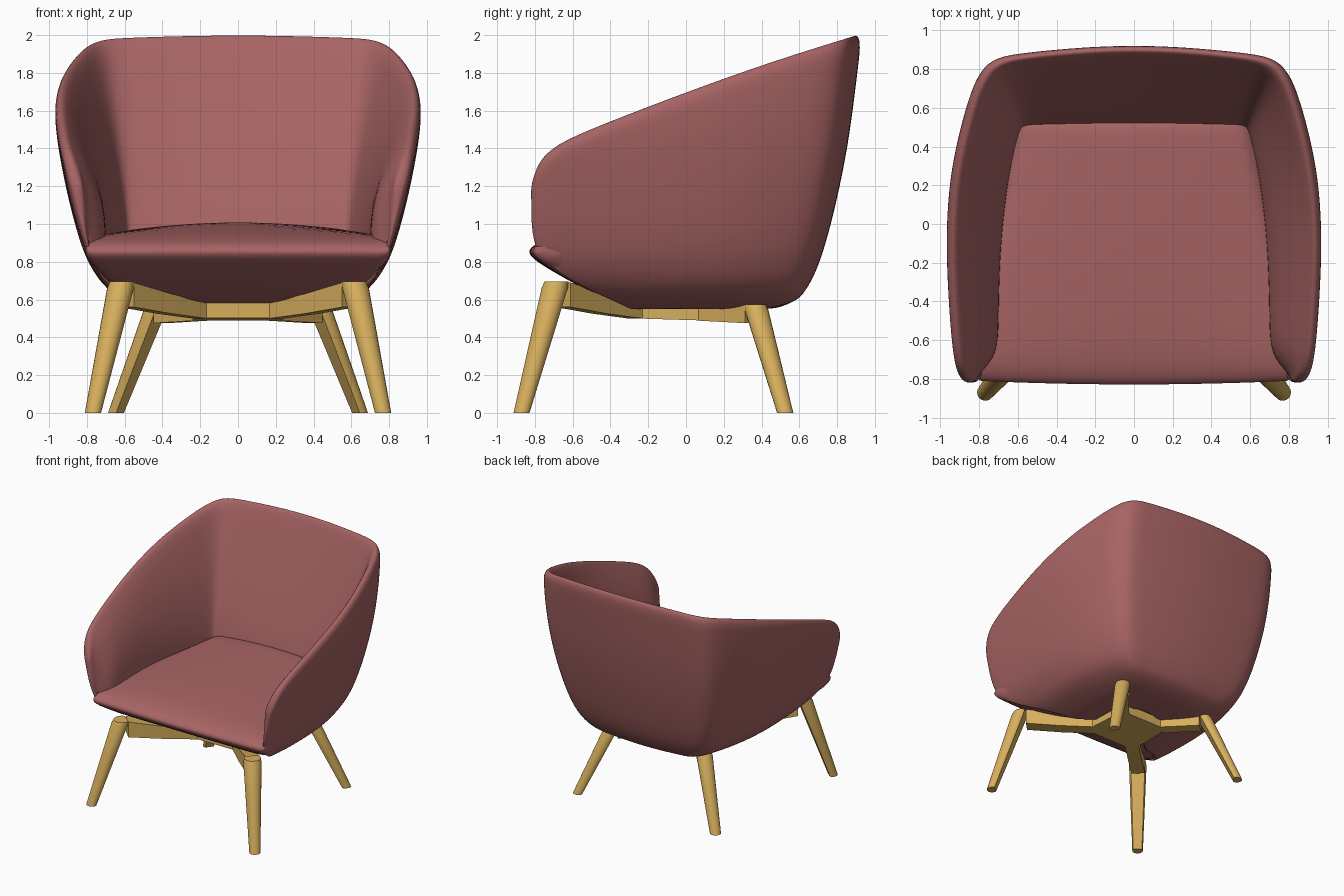
import bpy, bmesh, math
from mathutils import Vector

cube = bpy.data.objects.get("Cube")
if cube:
    bpy.data.objects.remove(cube, do_unlink=True)


def material(name, rgb):
    m = bpy.data.materials.new(name)
    m.use_nodes = True
    m.diffuse_color = (*rgb, 1)
    m.node_tree.nodes["Principled BSDF"].inputs["Base Color"].default_value = (*rgb, 1)
    return m


FABRIC = material("dusty red fabric", (0.39, 0.127, 0.127))
WOOD = material("light oak", (0.68, 0.43, 0.11))


def interp(table, t):
    """Piecewise linear lookup in (key, value) pairs."""
    if t <= table[0][0]:
        return table[0][1]
    for (a, va), (b, vb) in zip(table, table[1:]):
        if t <= b:
            return va + (vb - va) * (t - a) / (b - a)
    return table[-1][1]


def loft(name, loops, mat, folded=False, subdivide=0, angle=35):
    """Skin loops of points; folded loops stay open below and get quad end caps."""
    bm = bmesh.new()
    rings = [[bm.verts.new(p) for p in loop] for loop in loops]
    n = len(rings[0])
    for a, b in zip(rings, rings[1:]):
        for i in range(n - 1 if folded else n):
            j = (i + 1) % n
            bm.faces.new((a[i], a[j], b[j], b[i]))
    for ring in (rings[0], rings[-1]):
        if folded:
            for i in range(n // 2):
                quad = [ring[i], ring[i + 1], ring[n - 2 - i], ring[n - 1 - i]]
                bm.faces.new(list(dict.fromkeys(quad)))
        else:
            bm.faces.new(ring)
    bmesh.ops.recalc_face_normals(bm, faces=bm.faces)
    me = bpy.data.meshes.new(name)
    bm.to_mesh(me)
    bm.free()
    me.materials.append(mat)
    ob = bpy.data.objects.new(name, me)
    bpy.context.collection.objects.link(ob)
    bpy.ops.object.select_all(action="DESELECT")
    ob.select_set(True)
    bpy.context.view_layer.objects.active = ob
    if subdivide:
        mod = ob.modifiers.new("Subdivision", "SUBSURF")
        mod.levels = mod.render_levels = subdivide
        bpy.ops.object.shade_smooth()
    else:
        bpy.ops.object.shade_smooth_by_angle(angle=math.radians(angle))


def mirrored(half):
    """Complete a half plan that ends on the centre line."""
    return half + [(-x, y) for x, y in reversed(half[:-1])]


# Wrap-around shell: rim plan, seat-level inner plan, and outer size by height
rim_plan = mirrored([(.925, -.81), (.94, -.775), (.95, -.68), (.958, -.45), (.965, -.1),
                     (.945, .2), (.91, .4), (.86, .6), (.805, .76), (.73, .85), (.6, .875),
                     (.4, .895), (.2, .91), (0, .915)])
seat_plan = mirrored([(.82, -.80), (.76, -.735), (.70, -.65), (.70, -.45), (.69, -.1),
                      (.655, .2), (.62, .38), (.60, .455), (.585, .50), (.555, .51),
                      (.45, .51), (.3, .51), (.15, .51), (0, .51)])
rim = [(-.81, 1.20), (-.775, 1.33), (-.68, 1.425), (-.6, 1.465), (0, 1.70), (.5, 1.87),
       (.915, 2.0)]
# how steeply the inner wall rises before it flares out to the rim
flare = [(-.81, 1.0), (-.775, 2.0), (-.68, 2.6), (-.45, 2.4), (-.1, 2.0), (.4, 1.6),
         (.76, 1.35), (.9, 1.15)]
out_x = [(.545, .38), (.57, .5), (.62, .655), (.7, .74), (.8, .805), (1, .87),
         (1.2, .918), (1.4, .957), (1.6, .978)]
out_back = [(.545, .45), (.57, .53), (.6, .60), (.7, .67), (.8, .715), (1, .77),
            (1.2, .818), (1.4, .857), (1.6, .885), (2, .932)]
out_front = [(.55, .3), (.58, .37), (.69, .62), (.80, .79), (.87, .825)]


def outer_point(px, py, z):
    depth = py / .915 * interp(out_back, z) if py > 0 else py / .81 * interp(out_front, z)
    return Vector((px / .965 * interp(out_x, z), depth, z))


steps = [0, .015, .04, .08, .14, .25, .4, .6, .8, .91, 1]
loops = []
for (px, py), (sx, sy) in zip(rim_plan, seat_plan):
    top = interp(rim, py)
    edge = outer_point(px, py, top - .03)
    lip = Vector((edge.x * .925, edge.y * (.94 if py > 0 else .99), top - .03))
    outer = [outer_point(px, py, .545 + f * (top - .575)) for f in steps]
    inner = []
    for f in steps:
        p = Vector((sx, sy, 0)).lerp(lip, max(0, (f - .08) / .92) ** interp(flare, py))
        p.z = .86 + f * (top - .89)
        inner.append(p)
    # hidden rows that carry the shell in under and below the seat
    under = Vector((outer[0].x * .35, outer[0].y * .35, .555))
    inside = Vector((sx, sy, .84))
    crown = (outer[-1] + inner[-1]) / 2
    crown.z = top + .012
    loops.append([under] + outer + [crown] + inner[::-1] + [inside])
loft("shell", loops, FABRIC, folded=True, subdivide=2)

# Seat with rolled front lip, lofted across the width
section = [(.45, .63), (.33, .57), (0, .565), (-.34, .572), (-.5, .635), (-.62, .70),
           (-.76, .78), (-.835, .835), (-.83, .875), (-.76, .915), (-.6, .95), (-.3, .98),
           (.1, 1.0), (.45, 1.01), (.56, 1.01), (.56, .85)]
belly = [(0, .56), (.4, .575), (.55, .60), (.66, .645), (.74, .705), (.79, .78), (.83, .86)]
roof = [(.70, 1.02), (.77, .96), (.83, .91)]
taper = [(-.8, 1.0), (-.55, .955), (-.3, .93), (.55, .74)]
half_widths = [.2, .4, .55, .66, .74, .79, .83]
loops = []
for x in [-w for w in reversed(half_widths)] + [0] + half_widths:
    loop = []
    for y, z in section:
        sag = .035 * (x / .7) ** 2 * min(1, max(0, (z - .93) / .07))
        height = min(max(z - sag, interp(belly, abs(x))), interp(roof, abs(x)))
        loop.append((x * interp(taper, y), y + .03 * x * x * (y < -.7), height))
    loops.append(loop)
loft("seat", loops, FABRIC, subdivide=2)


# Tapered legs: round outside, flat towards the centre
def leg(name, foot, head, r_foot, r_head):
    outward = math.atan2(foot[1] - head[1], foot[0] - head[0])
    loops = []
    for t in (0, .5, .95, 1):
        c = Vector(foot).lerp(Vector(head), t)
        r = (r_foot + (r_head - r_foot) * t) * (.9 if t == 1 else 1)
        loop = []
        for k in range(20):
            a = math.tau * k / 20
            u, v = max(math.cos(a), -.6) * r, math.sin(a) * r
            loop.append(c + Vector((u * math.cos(outward) - v * math.sin(outward),
                                    u * math.sin(outward) + v * math.cos(outward), 0)))
        loops.append(loop)
    loft(name, loops, WOOD)


# Beams running from each leg to the hub
def beam(name, stations, width):
    a, b = Vector(stations[0][:2]), Vector(stations[-1][:2])
    d = (b - a).normalized()
    side = Vector((-d.y, d.x)) * width / 2
    loops = []
    for x, y, low, high in stations:
        loops.append([(x + s * side.x, y + s * side.y, z)
                      for s, z in ((-1, low), (1, low), (1, high), (-1, high))])
    loft(name, loops, WOOD, angle=15)


for side, s in (("left", 1), ("right", -1)):
    leg("front_leg_" + side, (s * .768, -.87, 0), (s * .615, -.685, .695), .043, .072)
    leg("rear_leg_" + side, (s * .645, .525, 0), (s * .425, .365, .575), .043, .064)
    beam("front_beam_" + side, [(s * .205, -.27, .50, .58), (s * .39, -.455, .525, .63),
                                (s * .59, -.65, .56, .69)], .11)
    beam("rear_beam_" + side, [(s * .20, .10, .488, .57), (s * .41, .345, .475, .57)], .10)

# Central hub with clipped corners
hub = [(.166, -.309), (.244, -.231), (.235, .065), (.165, .135)]
outline = hub + [(-x, y) for x, y in reversed(hub)]
loft("hub", [[(x, y, z - .03 * y) for x, y in outline] for z in (.492, .572)], WOOD)
